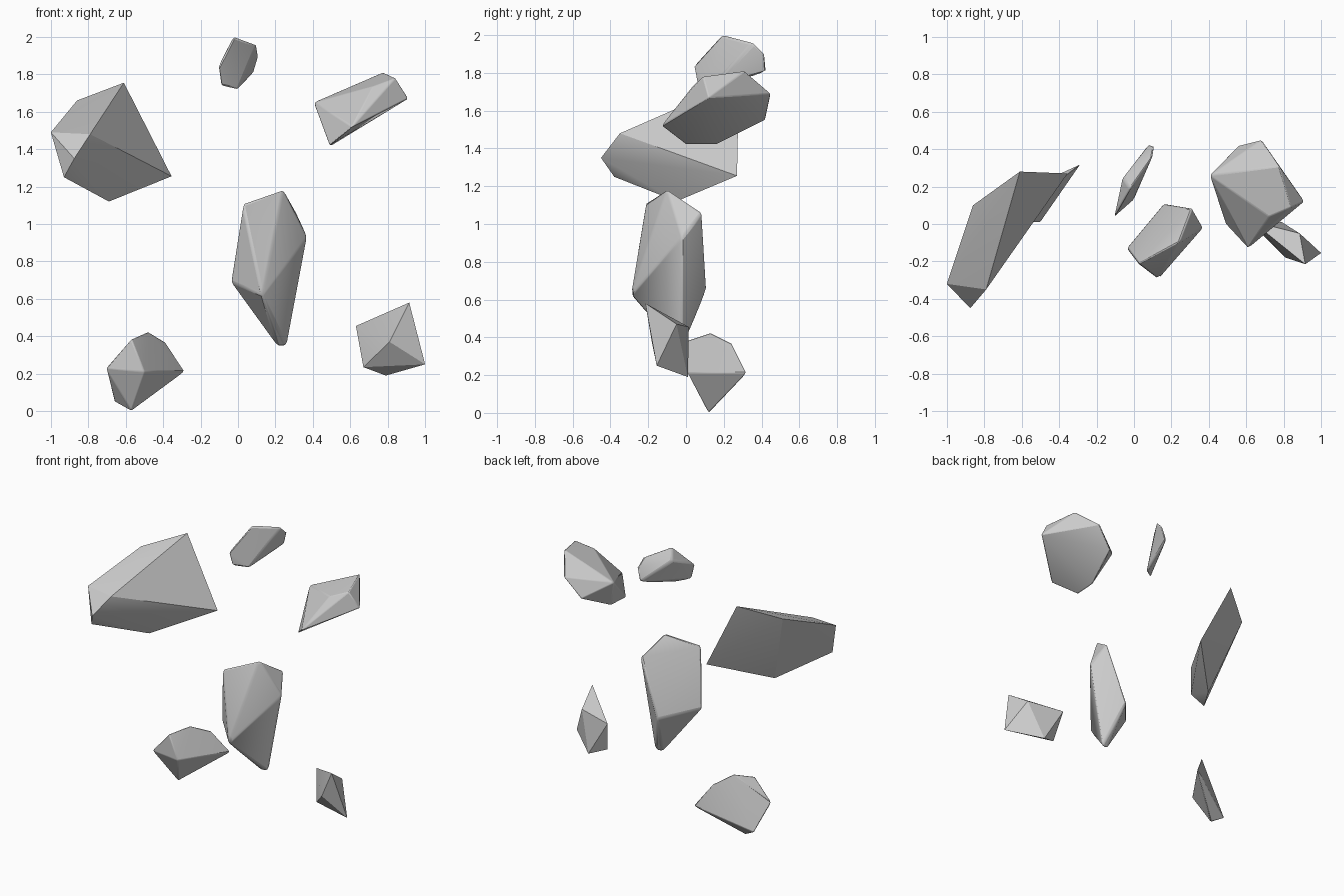
import bpy, bmesh
from math import radians


def rock(name, corners, soft):
    """Chipped stone: convex hull of a few corners, edges slightly worn."""
    bm = bmesh.new()
    for c in corners:
        bm.verts.new(c)
    hull = bmesh.ops.convex_hull(bm, input=bm.verts)
    loose = [v for v in bm.verts if not v.link_faces]
    bmesh.ops.delete(bm, geom=loose, context='VERTS')
    bmesh.ops.recalc_face_normals(bm, faces=bm.faces)
    mesh = bpy.data.meshes.new(name)
    bm.to_mesh(mesh)
    bm.free()
    ob = bpy.data.objects.new(name, mesh)
    bpy.context.collection.objects.link(ob)
    if soft:
        bev = ob.modifiers.new("worn_edges", 'BEVEL')
        bev.width = soft
        bev.segments = 2
        bev.limit_method = 'ANGLE'
        bev.angle_limit = radians(20)
    bpy.ops.object.select_all(action='DESELECT')
    ob.select_set(True)
    bpy.context.view_layer.objects.active = ob
    bpy.ops.object.shade_smooth_by_angle(angle=radians(22))
    return ob


# large wedge, upper left
rock("rock_large_left", [
    (-.61, .28, 1.755), (-.355, .27, 1.255), (-.86, .10, 1.66), (-1, -.32, 1.49),
    (-.875, -.45, 1.35), (-.79, -.35, 1.48), (-.69, -.05, 1.12), (-.93, -.38, 1.25)], 0)

# squat stone, lower left
rock("rock_low_left", [
    (-.285, .32, .21), (-.57, .12, 0), (-.48, .13, .425), (-.39, .24, .37),
    (-.705, .01, .23), (-.66, .15, .05), (-.57, .01, .385), (-.50, .01, .21)], .006)

# tall stone, centre
rock("rock_center", [
    (.24, -.10, 1.185), (.025, -.215, 1.105), (.31, .085, 1.06), (.37, -.02, .93),
    (.13, -.295, .62), (-.04, -.13, .69), (.16, .11, .65),
    (.21, -.03, .345), (.26, -.02, .345)], .012)

# slanted slab, upper right
rock("rock_high_right", [
    (.91, .12, 1.67), (.775, .31, 1.81), (.405, .26, 1.65), (.61, -.13, 1.52),
    (.49, 0, 1.42), (.50, .16, 1.42), (.68, .45, 1.69), (.56, .42, 1.55),
    (.84, .09, 1.78), (.72, .04, 1.735)], .006)

# small shard, lower right
rock("rock_low_right", [
    (.915, -.215, .58), (1, -.155, .25), (.79, .01, .19), (.67, -.04, .235),
    (.63, .015, .455), (.81, -.18, .37), (.885, -.05, .47)], 0)

# small pebble, top
rock("rock_top", [
    (-.105, .04, 1.84), (-.09, .06, 1.735), (-.02, .19, 2.005), (.10, .36, 1.96),
    (.11, .42, 1.90), (.08, .43, 1.80), (0, .13, 1.715), (-.06, .25, 1.93)], .014)
